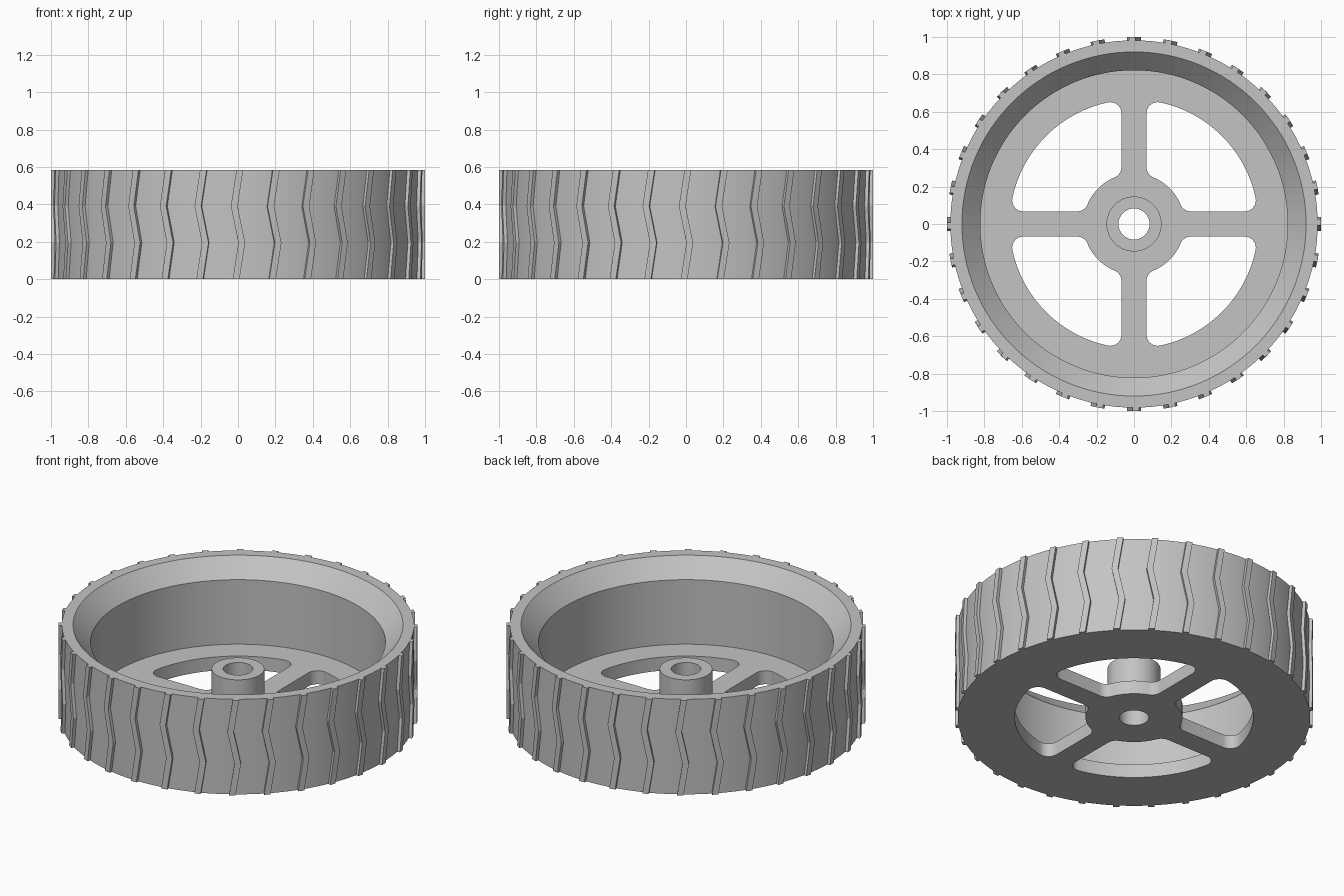
import bpy, bmesh
from math import sin, cos, atan2, sqrt, pi, radians, tau

default = bpy.data.objects.get("Cube")
if default:
    bpy.data.objects.remove(default, do_unlink=True)

HEIGHT = 0.585
TYRE_R = 0.982
TREADS = 32

grey = bpy.data.materials.new("light grey plastic")
grey.use_nodes = True
colour = (0.55, 0.55, 0.55, 1)
grey.diffuse_color = colour
grey.node_tree.nodes["Principled BSDF"].inputs["Base Color"].default_value = colour


def make_object(name, bm):
    bmesh.ops.recalc_face_normals(bm, faces=bm.faces)
    mesh = bpy.data.meshes.new(name)
    bm.to_mesh(mesh)
    bm.free()
    mesh.materials.append(grey)
    obj = bpy.data.objects.new(name, mesh)
    bpy.context.collection.objects.link(obj)
    return obj


def activate(obj):
    bpy.ops.object.select_all(action='DESELECT')
    obj.select_set(True)
    bpy.context.view_layer.objects.active = obj


def lathe(name, profile, steps=128):
    """Spin a closed (radius, z) profile around the axle."""
    bm = bmesh.new()
    verts = [bm.verts.new((r, 0, z)) for r, z in profile]
    edges = [bm.edges.new((v, verts[i - 1])) for i, v in enumerate(verts)]
    bmesh.ops.spin(bm, geom=verts + edges, cent=(0, 0, 0), axis=(0, 0, 1),
                   angle=tau, steps=steps, use_merge=True)
    bmesh.ops.remove_doubles(bm, verts=bm.verts, dist=1e-5)
    return make_object(name, bm)


def arc(cx, cy, r, a0, a1, n):
    return [(cx + r * cos(a0 + (a1 - a0) * i / n),
             cy + r * sin(a0 + (a1 - a0) * i / n)) for i in range(n + 1)]


def window_outline(spoke=0.067, inner=0.27, outer=0.665, fillet=0.06):
    """Rounded quadrant between two spokes, the hub plate and the rim."""
    c = spoke + fillet
    xo = sqrt((outer - fillet) ** 2 - c * c)
    xi = sqrt((inner + fillet) ** 2 - c * c)
    ao, ai = atan2(c, xo), atan2(c, xi)
    q = pi / 2
    pts = arc(xo, c, fillet, -q, ao, 8)
    pts += arc(0, 0, outer, ao, q - ao, 28)[1:]
    pts += arc(c, xo, fillet, q - ao, pi, 8)[1:]
    pts += arc(c, xi, fillet, pi, 3 * q - ai, 8)
    pts += arc(0, 0, inner, q - ai, ai, 12)[1:]
    pts += arc(xi, c, fillet, pi + ai, 3 * q, 8)[1:]
    return pts


# Rim, floor plate, hub and axle hole in one turned body
wheel = lathe("wheel_body", [
    (0.083, 0), (TYRE_R, 0), (TYRE_R, HEIGHT), (0.92, HEIGHT), (0.822, 0.48),
    (0.822, 0.083), (0.147, 0.083), (0.147, 0.315), (0.083, 0.315)])

# Four windows cut through the floor, leaving the spokes
bm = bmesh.new()
for k in range(4):
    ca, sa = cos(k * pi / 2), sin(k * pi / 2)
    face = bm.faces.new([bm.verts.new((x * ca - y * sa, x * sa + y * ca, -0.1))
                         for x, y in window_outline()])
    ext = bmesh.ops.extrude_face_region(bm, geom=[face])
    bmesh.ops.translate(bm, vec=(0, 0, 0.3), verts=[
        g for g in ext["geom"] if isinstance(g, bmesh.types.BMVert)])
cutter = make_object("window_cutter", bm)
cutter.hide_render = True
cut = wheel.modifiers.new("windows", 'BOOLEAN')
cut.operation = 'DIFFERENCE'
cut.solver = 'EXACT'
cut.object = cutter
activate(wheel)
bpy.ops.object.modifier_apply(modifier=cut.name)
bpy.data.objects.remove(cutter, do_unlink=True)
bpy.ops.object.shade_smooth_by_angle(angle=radians(25))

# Zigzag tread bars around the tyre
bm = bmesh.new()
zigzag = [(0, -0.01), (HEIGHT / 3, 0.02), (HEIGHT * 2 / 3, -0.02), (HEIGHT, 0.01)]
half = 0.018
for k in range(TREADS):
    a = tau * k / TREADS
    rings = []
    for z, shift in zigzag:
        ring = []
        for r, side in ((0.96, -half), (1.0, -half), (1.0, half), (0.96, half)):
            t = a + shift + side
            ring.append(bm.verts.new((r * cos(t), r * sin(t), z)))
        rings.append(ring)
    for low, high in zip(rings, rings[1:]):
        for i in range(4):
            bm.faces.new((low[i - 1], low[i], high[i], high[i - 1]))
    bm.faces.new(rings[0])
    bm.faces.new(rings[-1])
make_object("tread_bars", bm)
